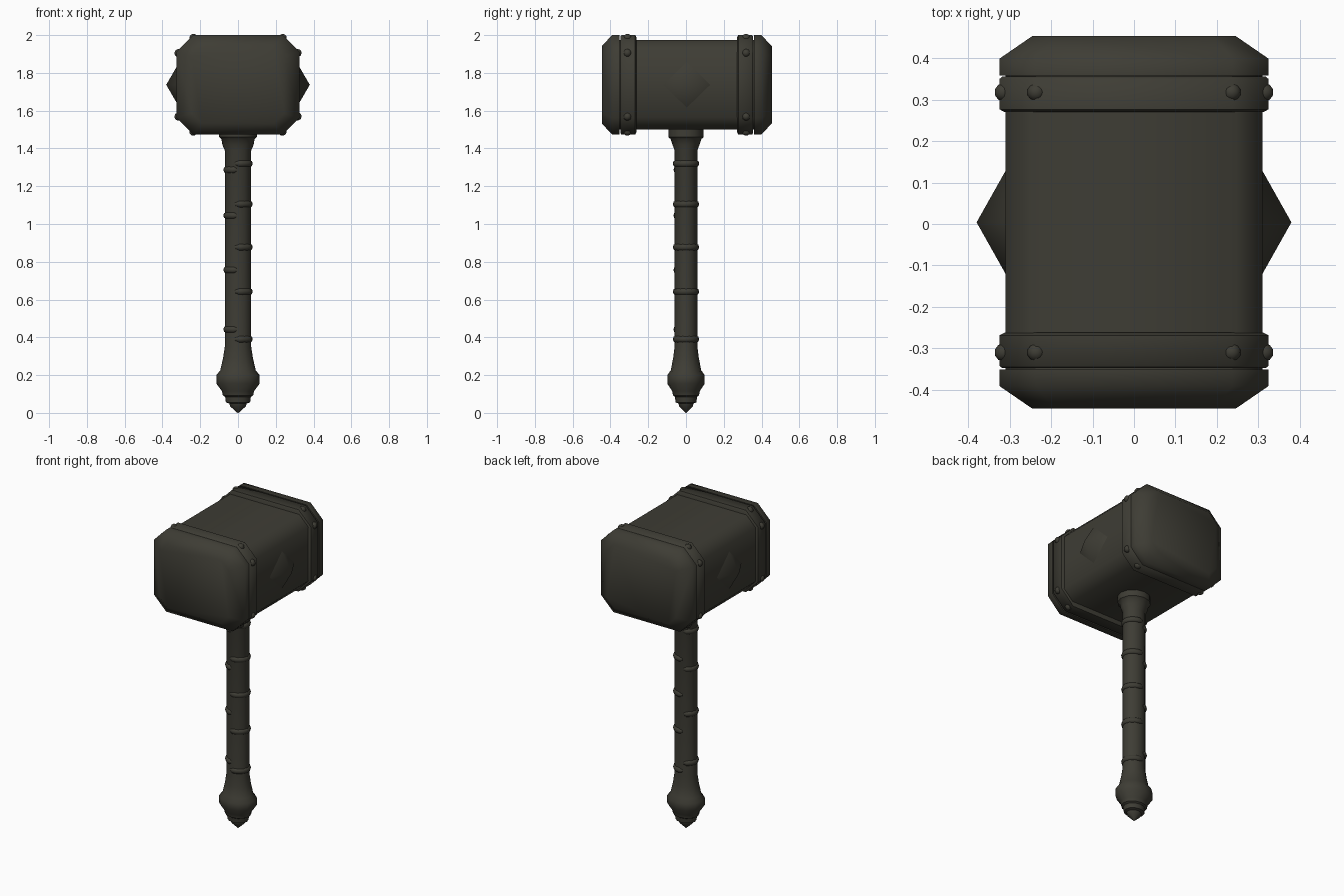
import bpy, bmesh, math
from mathutils import Vector

if "Cube" in bpy.data.objects:
    bpy.data.objects.remove(bpy.data.objects["Cube"])

metal = bpy.data.materials.new("dark olive iron")
metal.diffuse_color = (0.048, 0.046, 0.035, 1)
metal.use_nodes = True
metal.node_tree.nodes["Principled BSDF"].inputs["Base Color"].default_value = metal.diffuse_color
HZ = 1.737      # height of the head's centre
OFF = 0.004     # small shift of the head along y


def finish(bm, name, angle=40):
    bmesh.ops.recalc_face_normals(bm, faces=bm.faces)
    me = bpy.data.meshes.new(name)
    bm.to_mesh(me)
    bm.free()
    ob = bpy.data.objects.new(name, me)
    bpy.context.collection.objects.link(ob)
    me.materials.append(metal)
    bpy.ops.object.select_all(action='DESELECT')
    ob.select_set(True)
    bpy.context.view_layer.objects.active = ob
    bpy.ops.object.shade_smooth_by_angle(angle=math.radians(angle))
    return ob


def loft(bm, rings):
    """Skin a list of closed rings and cap both ends."""
    vs = [[bm.verts.new(p) for p in r] for r in rings]
    n = len(rings[0])
    for a, b in zip(vs, vs[1:]):
        for i in range(n):
            j = (i + 1) % n
            bm.faces.new((a[i], a[j], b[j], b[i]))
    bm.faces.new(vs[0])
    bm.faces.new(vs[-1])


def octagon(y, hx, hz, c):
    pts = [(hx, hz - c), (hx - c, hz), (c - hx, hz), (-hx, hz - c),
           (-hx, c - hz), (c - hx, -hz), (hx - c, -hz), (hx, c - hz)]
    return [(x, y + OFF, HZ + z) for x, z in pts]


# Head core
bm = bmesh.new()
loft(bm, [octagon(y, 0.31, 0.238, 0.065) for y in (-0.4, 0.4)])
finish(bm, "head_core", 50)

# End caps and riveted bands, front and back
for s, side in ((-1, "front"), (1, "back")):
    bm = bmesh.new()
    loft(bm, [octagon(s * 0.355, 0.325, 0.263, 0.088),
              octagon(s * 0.395, 0.325, 0.263, 0.088),
              octagon(s * 0.45, 0.245, 0.205, 0.055)])
    finish(bm, side + "_cap", 60)

    bm = bmesh.new()
    loft(bm, [octagon(s * 0.266, 0.312, 0.25, 0.083),
              octagon(s * 0.273, 0.325, 0.263, 0.088),
              octagon(s * 0.346, 0.325, 0.263, 0.088),
              octagon(s * 0.352, 0.318, 0.256, 0.086)])
    finish(bm, side + "_band", 50)

    bm = bmesh.new()
    for sx in (-1, 1):
        for sz in (-1, 1):
            for x, z in ((0.236, 0.248), (0.315, 0.168)):
                r = bmesh.ops.create_icosphere(bm, subdivisions=2, radius=0.022)
                bmesh.ops.translate(bm, verts=r["verts"], vec=(sx * x, s * 0.314 + OFF, HZ + sz * z))
    finish(bm, side + "_rivets", 60)

# Diamond studs on both sides of the head
for s, side in ((-1, "left"), (1, "right")):
    bm = bmesh.new()
    base = [bm.verts.new((s * 0.308, y + OFF, HZ + z))
            for y, z in ((0.128, 0), (0, 0.124), (-0.128, 0), (0, -0.124))]
    tip = bm.verts.new((s * 0.38, OFF, HZ))
    bm.faces.new(base)
    for i in range(4):
        bm.faces.new((base[i], base[(i + 1) % 4], tip))
    finish(bm, side + "_diamond_stud", 65)

# Handle with pommel and collar, turned from one profile
profile = [(0.003, 0.0), (0.042, 0.035), (0.046, 0.05), (0.064, 0.055),
           (0.068, 0.085), (0.08, 0.092), (0.085, 0.115), (0.115, 0.155),
           (0.115, 0.2), (0.094, 0.225), (0.079, 0.29), (0.07, 0.35),
           (0.07, 1.39), (0.083, 1.42), (0.088, 1.45), (0.1, 1.46), (0.1, 1.52)]
N = 12


def ellipse(r, z, ky=0.86):
    return [(r * math.cos(2 * math.pi * i / N), ky * r * math.sin(2 * math.pi * i / N), z)
            for i in range(N)]


bm = bmesh.new()
loft(bm, [ellipse(r, z, 0.93 if z > 1.44 else 0.86) for r, z in profile])
finish(bm, "handle", 40)


# Half-ring wraps gripping alternate sides of the handle
def half_wrap(name, z, start, end):
    bm = bmesh.new()
    rings = []
    steps = 12
    for k in range(steps + 1):
        a = math.radians(start + (end - start) * k / steps)
        f = 0.5 if k in (0, steps) else 1.0
        d = Vector((math.cos(a), math.sin(a), 0))
        c = Vector((0.064 * d.x, 0.056 * d.y, z))
        rings.append([c + d * 0.014 * f * math.cos(t) + Vector((0, 0, 0.018 * f * math.sin(t)))
                      for t in [2 * math.pi * i / 8 for i in range(8)]])
    loft(bm, rings)
    finish(bm, name, 60)


for i, z in enumerate((0.39, 0.642, 0.877, 1.105, 1.32)):
    half_wrap(f"right_wrap_{i + 1}", z, -103, 103)
for i, z in enumerate((0.442, 0.757, 1.045, 1.287)):
    half_wrap(f"left_wrap_{i + 1}", z, 110, 264)
